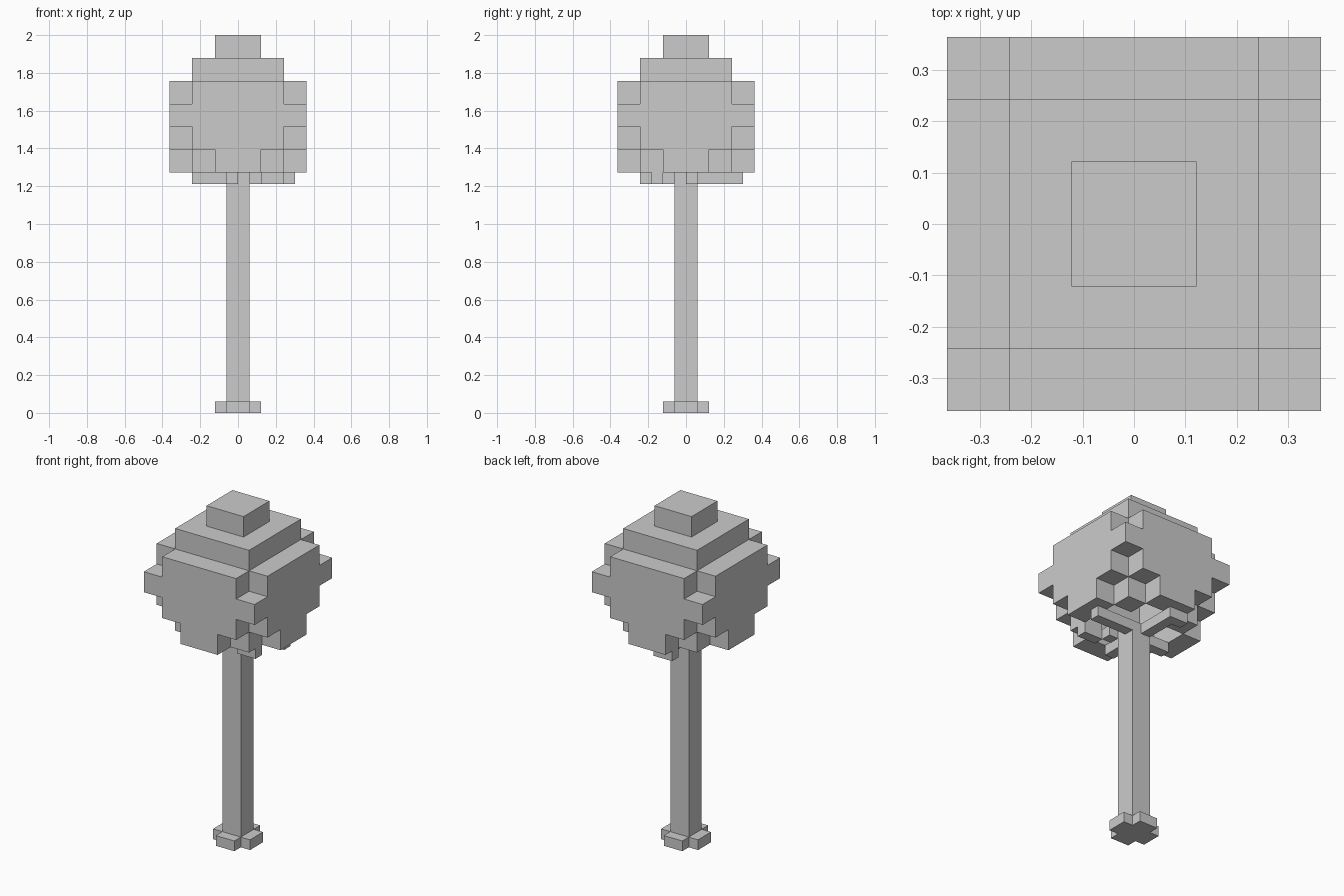
import bpy, bmesh
from mathutils import Vector

if "Cube" in bpy.data.objects:
    bpy.data.objects.remove(bpy.data.objects["Cube"])

V = 2 / 33  # one voxel


def cells(x0, x1, y0, y1, z0, z1):
    return {(x, y, z) for x in range(x0, x1) for y in range(y0, y1) for z in range(z0, z1)}


def slab(a, b, z0, z1):
    """Centred block, a and b are half sizes."""
    return cells(-a, a, -b, b, z0, z1)


def cross(a, b, z0, z1):
    return slab(a, b, z0, z1) | slab(b, a, z0, z1)


def voxel_object(name, solid):
    """Skin a voxel set with only its outer faces, merged into large flats."""
    bm = bmesh.new()
    for c in solid:
        for axis in range(3):
            for side in (0, 1):
                n = list(c)
                n[axis] += 1 if side else -1
                if tuple(n) in solid:
                    continue
                u, w = (axis + 1) % 3, (axis + 2) % 3
                quad = []
                for du, dw in ((0, 0), (1, 0), (1, 1), (0, 1)):
                    p = Vector(c)
                    p[axis] += side
                    p[u] += du
                    p[w] += dw
                    quad.append(bm.verts.new(p * V))
                bm.faces.new(quad if side else quad[::-1])
    bmesh.ops.remove_doubles(bm, verts=bm.verts, dist=V * 0.01)
    bmesh.ops.dissolve_limit(bm, angle_limit=0.01, verts=bm.verts, edges=bm.edges)
    bmesh.ops.triangulate(bm, faces=[f for f in bm.faces if len(f.verts) > 4])
    mesh = bpy.data.meshes.new(name)
    bm.to_mesh(mesh)
    bm.free()
    obj = bpy.data.objects.new(name, mesh)
    bpy.context.collection.objects.link(obj)


# Trunk with cross-shaped root flare
voxel_object("trunk", slab(1, 1, 0, 21) | cross(2, 1, 0, 1))

# Thin branches reaching out under the crown
branches = [
    (1, 5, 0, 1),                     # right
    (-1, 0, -4, -1),                  # front
    (-4, -1, -1, 0),                  # left
    (-1, 0, 1, 4), (-2, 0, 4, 5),     # back, bent
    (1, 2, -2, -1), (2, 4, -3, -2),   # diagonal staircase
]
voxel_object("branches", set().union(*(cells(*b, 20, 21) for b in branches)))

# Crown: hollow stepped ball, open underneath
crown = slab(2, 2, 31, 33) | slab(4, 4, 29, 31)
crown |= cross(6, 4, 27, 29) | slab(6, 6, 25, 27) | cross(6, 4, 23, 25)
crown |= cross(6, 2, 21, 23) | slab(4, 4, 21, 23)
crown -= slab(4, 4, 23, 29) | cross(4, 2, 21, 23)
voxel_object("crown", crown)
